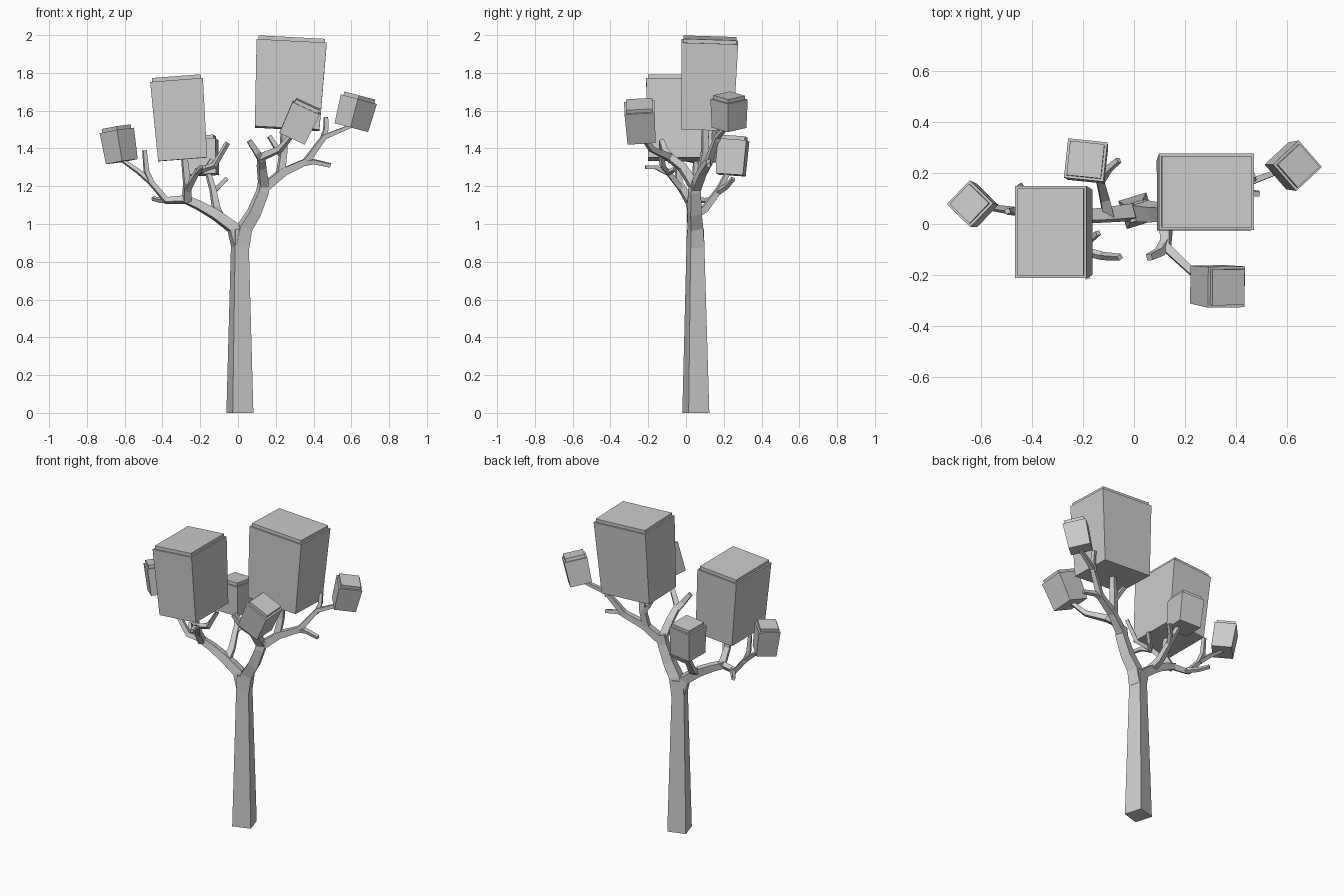
import bpy, bmesh, math
from mathutils import Vector, Matrix

cube = bpy.data.objects.get("Cube")
if cube:
    bpy.data.objects.remove(cube, do_unlink=True)

grey = bpy.data.materials.new("plain_grey")
grey.use_nodes = True
GREY = (0.6, 0.6, 0.6, 1)
grey.diffuse_color = GREY
grey.node_tree.nodes["Principled BSDF"].inputs["Base Color"].default_value = GREY


def loft(name, rings):
    """Skin a stack of four-cornered rings and cap both ends."""
    bm = bmesh.new()
    loops = [[bm.verts.new(p) for p in ring] for ring in rings]
    for a, b in zip(loops, loops[1:]):
        for i in range(4):
            j = (i + 1) % 4
            bm.faces.new((a[i], a[j], b[j], b[i]))
    bm.faces.new(loops[0][::-1])
    bm.faces.new(loops[-1])
    bmesh.ops.recalc_face_normals(bm, faces=bm.faces)
    mesh = bpy.data.meshes.new(name)
    bm.to_mesh(mesh)
    bm.free()
    mesh.materials.append(grey)
    obj = bpy.data.objects.new(name, mesh)
    bpy.context.collection.objects.link(obj)
    return obj


def limb(name, points, start, end, spin=62):
    """Square tapering limb along a path; start and end are corner radii."""
    pts = [Vector(p) for p in points]
    dist = [0]
    for a, b in zip(pts, pts[1:]):
        dist.append(dist[-1] + (b - a).length)
    up = Vector((0, 0, 1))
    frame = Matrix.Rotation(math.radians(spin), 3, 'Z')
    rings = []
    for i, p in enumerate(pts):
        d = Vector()
        if i:
            d += (p - pts[i - 1]).normalized()
        if i < len(pts) - 1:
            d += (pts[i + 1] - p).normalized()
        d.normalize()
        frame = up.rotation_difference(d).to_matrix() @ frame
        up = d
        r = start + (end - start) * dist[i] / dist[-1]
        rings.append([p + frame @ Vector((r * math.cos(k * math.pi / 2),
                                          r * math.sin(k * math.pi / 2), 0))
                      for k in range(4)])
    return loft(name, rings)


def foliage(name, bottom, top, width, depth, spin=0, taper=0.93, lip=0.02):
    """Leaning block, narrower below, with a slightly inset cap on top."""
    bottom, top = Vector(bottom), Vector(top)
    axis = top - bottom
    h = axis.length
    rot = (Vector((0, 0, 1)).rotation_difference(axis).to_matrix()
           @ Matrix.Rotation(math.radians(spin), 3, 'Z'))
    inset = 0.01
    levels = [(0, width * taper, depth * taper), (h - lip, width, depth),
              (h - lip, width - inset * 2, depth - inset * 2),
              (h, width - inset * 2, depth - inset * 2)]
    corners = [(-1, -1), (1, -1), (1, 1), (-1, 1)]
    return loft(name, [[bottom + rot @ Vector((sx * w / 2, sy * d / 2, z))
                        for sx, sy in corners] for z, w, d in levels])


# Trunk
limb("trunk", [(.01, .052, 0), (.01, .05, .85), (.012, .05, .97)], .081, .051)

# Left-hand main limb, trunk side outward
limb("left_bough", [(.005, .05, .88), (-.025, .045, .98), (-.12, .035, 1.05),
                    (-.21, .03, 1.1), (-.29, .02, 1.135)], .046, .026)
limb("left_bough_tip", [(-.27, .02, 1.13), (-.38, .04, 1.125), (-.46, .05, 1.22),
                        (-.53, .06, 1.28), (-.615, .075, 1.34)], .024, .012)
limb("left_outer_twig", [(-.455, .05, 1.21), (-.485, .05, 1.28), (-.495, .05, 1.39)], .019, .014)
limb("left_back_twig", [(-.36, .04, 1.125), (-.41, .1, 1.125), (-.45, .155, 1.135)], .017, .013)
limb("left_riser", [(-.27, .02, 1.12), (-.27, -.04, 1.22), (-.285, -.04, 1.36)], .028, .02)
limb("left_front_branch", [(-.27, -.02, 1.18), (-.215, -.1, 1.28), (-.125, -.125, 1.31),
                           (-.055, -.13, 1.43)], .021, .014)
limb("left_front_twig", [(-.215, -.1, 1.27), (-.195, -.16, 1.3), (-.18, -.215, 1.3)], .016, .013)
limb("left_inner_twig", [(-.215, -.1, 1.27), (-.17, -.06, 1.29), (-.14, -.035, 1.34)], .016, .013)
limb("left_back_branch", [(-.1, .03, 1.04), (-.115, .1, 1.08), (-.135, .18, 1.19),
                          (-.165, .23, 1.29)], .028, .016)
limb("left_back_fork", [(-.13, .17, 1.17), (-.1, .215, 1.2), (-.06, .25, 1.24)], .018, .014)

# Right-hand main limb
limb("right_bough", [(.015, .05, .88), (.035, .05, .98), (.085, .045, 1.06),
                     (.13, .045, 1.17), (.14, .05, 1.23)], .052, .036)
limb("right_bough_tip", [(.135, .05, 1.19), (.24, .085, 1.275), (.36, .12, 1.33),
                         (.455, .165, 1.46), (.59, .215, 1.515)], .034, .013)
limb("right_outer_twig", [(.445, .165, 1.44), (.465, .18, 1.5), (.465, .19, 1.565)], .018, .014)
limb("right_low_twig", [(.34, .115, 1.32), (.4, .12, 1.33), (.49, .12, 1.31)], .019, .014)
limb("right_riser", [(.225, .08, 1.265), (.24, .1, 1.38), (.245, .1, 1.52)], .028, .02)
limb("right_riser_twig", [(.235, .1, 1.36), (.2, .1, 1.41), (.165, .11, 1.465)], .02, .014)
limb("right_front_branch", [(.137, .045, 1.2), (.125, -.02, 1.3), (.125, -.09, 1.355),
                            (.22, -.18, 1.395), (.285, -.235, 1.47)], .034, .015)
limb("right_front_twig", [(.125, -.075, 1.34), (.1, -.11, 1.38), (.06, -.13, 1.44)], .026, .018)

# Foliage blocks
foliage("large_right_foliage", (.26, .112, 1.505), (.285, .127, 1.985), .372, .3, 0, .92)
foliage("large_left_foliage", (-.293, -.033, 1.342), (-.327, -.031, 1.782), .28, .36, 0, .93)
foliage("far_left_foliage", (-.615, .073, 1.33), (-.645, .08, 1.515), .13, .13, 46)
foliage("far_right_foliage", (.6, .228, 1.51), (.645, .228, 1.68), .14, .14, 42)
foliage("front_right_foliage", (.287, -.236, 1.455), (.37, -.248, 1.635), .158, .16, 0)
foliage("back_left_foliage", (-.18, .237, 1.26), (-.19, .252, 1.465), .155, .155, -6)
